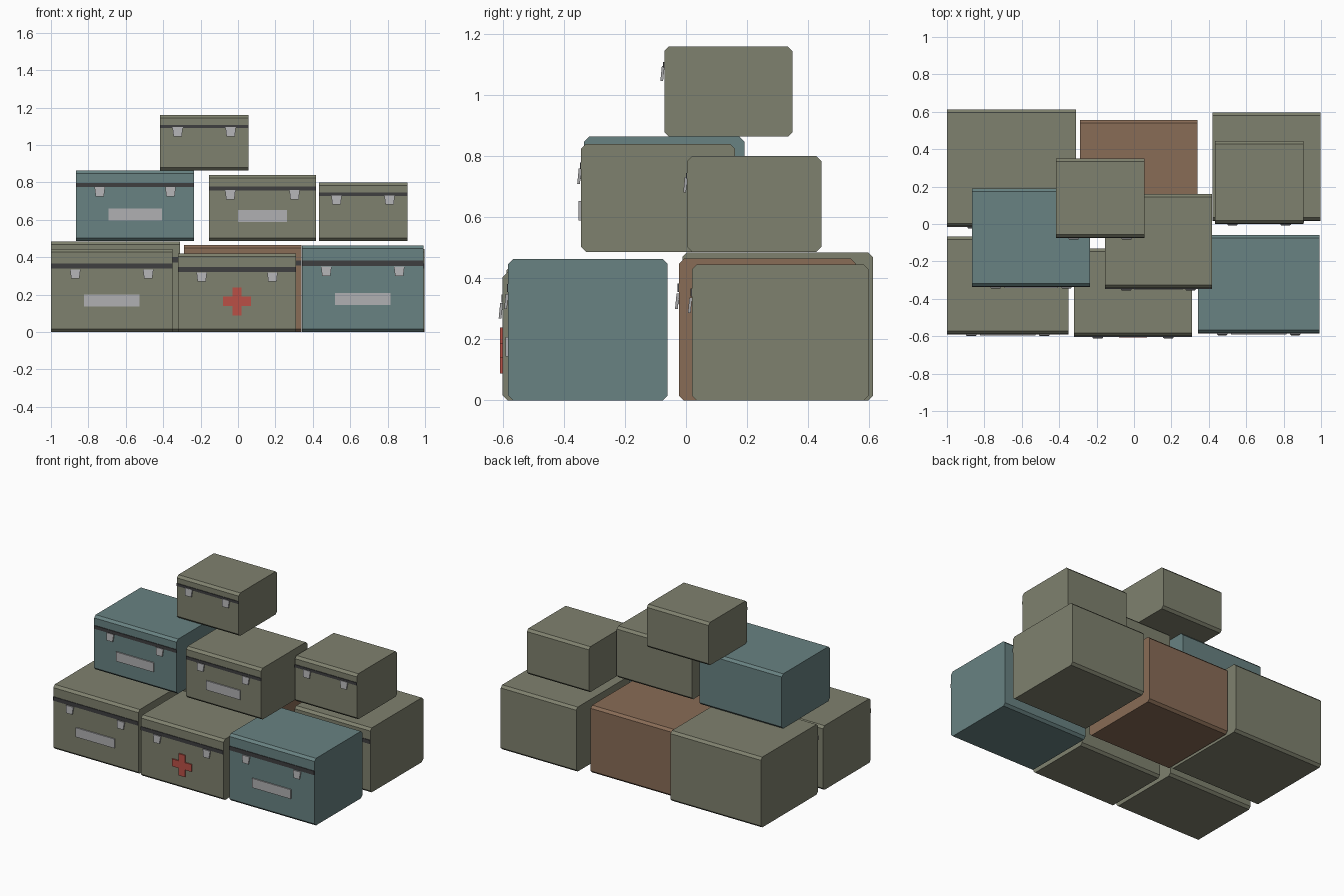
import bpy, bmesh, math

if "Cube" in bpy.data.objects:
    bpy.data.objects.remove(bpy.data.objects["Cube"])


def srgb(r, g, b):
    def lin(c):
        c /= 255
        return c / 12.92 if c < 0.04045 else ((c + 0.055) / 1.055) ** 2.4
    return (lin(r), lin(g), lin(b), 1)


def material(name, rgb):
    m = bpy.data.materials.new(name)
    m.diffuse_color = srgb(*rgb)
    m.use_nodes = True
    m.node_tree.nodes["Principled BSDF"].inputs["Base Color"].default_value = m.diffuse_color
    return m


OLIVE = material("olive", (127, 129, 110))
TEAL = material("teal", (104, 130, 130))
BROWN = material("brown", (137, 108, 86))
DARK = material("dark_strip", (62, 62, 64))
GREY = material("light_grey", (176, 176, 178))
RED = material("red", (186, 80, 70))


def prism(name, outline, vec, mat):
    """Extrude a closed 3D outline along vec into a flat-faced solid."""
    bm = bmesh.new()
    face = bm.faces.new([bm.verts.new(p) for p in outline])
    res = bmesh.ops.extrude_face_region(bm, geom=[face])
    moved = [v for v in res["geom"] if isinstance(v, bmesh.types.BMVert)]
    bmesh.ops.translate(bm, verts=moved, vec=vec)
    bmesh.ops.recalc_face_normals(bm, faces=bm.faces[:])
    me = bpy.data.meshes.new(name)
    bm.to_mesh(me)
    bm.free()
    me.materials.append(mat)
    ob = bpy.data.objects.new(name, me)
    bpy.context.collection.objects.link(ob)
    return ob


def plate(name, cx, cz, w, h, y, depth, mat):
    """Thin plate on a front face at y, standing proud by depth."""
    x, z = w / 2, h / 2
    pts = [(cx - x, y, cz - z), (cx + x, y, cz - z), (cx + x, y, cz + z), (cx - x, y, cz + z)]
    return prism(name, pts, (0, -depth, 0), mat)


def crate(name, x0, x1, y0, y1, z0, z1, mat, mark=None):
    w, h, cx, c = x1 - x0, z1 - z0, (x0 + x1) / 2, 0.016
    # body: bevelled side profile, straight across the width
    prof = [(y0 + c, z0), (y1 - c, z0), (y1, z0 + c), (y1, z1 - c),
            (y1 - c, z1), (y0 + c, z1), (y0, z1 - c), (y0, z0 + c)]
    prism(name + "_body", [(x0, y, z) for y, z in prof], (w, 0, 0), mat)
    # lid seam strip
    plate(name + "_seam", cx, z0 + 0.795 * h, w, 0.06 * h, y0 + 0.004, 0.008, DARK)
    # two tapered latches, leaning slightly outward at the bottom
    for side, s in (("left", -1), ("right", 1)):
        lx, lz = cx + s * 0.3 * w, z0 + 0.70 * h
        pts = [(lx - 0.022, y0 - 0.004, lz - 0.025), (lx + 0.022, y0 - 0.004, lz - 0.025),
               (lx + 0.028, y0 + 0.001, lz + 0.025), (lx - 0.028, y0 + 0.001, lz + 0.025)]
        prism(f"{name}_{side}_latch", pts, (0, -0.009, 0), GREY)
    if mark == "label":
        plate(name + "_label", cx, z0 + 0.38 * h, 0.455 * w, 0.064, y0 + 0.001, 0.009, GREY)
    elif mark == "cross":
        a, b, mz = 0.025, 0.075, z0 + 0.39 * h
        pts = [(-a, -b), (a, -b), (a, -a), (b, -a), (b, a), (a, a),
               (a, b), (-a, b), (-a, a), (-b, a), (-b, -a), (-a, -a)]
        prism(name + "_cross", [(cx + px, y0 + 0.001, mz + pz) for px, pz in pts],
              (0, -0.009, 0), RED)


# bottom layer, front row
crate("front_left_crate", -1.0, -0.35, -0.587, -0.067, 0, 0.443, OLIVE, "label")
crate("front_middle_crate", -0.32, 0.31, -0.60, -0.13, 0, 0.42, OLIVE, "cross")
crate("front_right_crate", 0.342, 0.992, -0.582, -0.06, 0, 0.463, TEAL, "label")
# bottom layer, back row
crate("back_left_crate", -1.0, -0.31, -0.012, 0.612, 0, 0.485, OLIVE)
crate("back_middle_crate", -0.29, 0.34, -0.023, 0.555, 0, 0.464, BROWN)
crate("back_right_crate", 0.42, 0.997, 0.019, 0.597, 0, 0.445, OLIVE)
# second layer
crate("upper_left_crate", -0.865, -0.235, -0.333, 0.191, 0.486, 0.863, TEAL, "label")
crate("upper_middle_crate", -0.156, 0.417, -0.343, 0.16, 0.486, 0.84, OLIVE, "label")
crate("upper_right_crate", 0.432, 0.905, 0.004, 0.443, 0.486, 0.80, OLIVE)
# top crate
crate("top_crate", -0.417, 0.055, -0.071, 0.349, 0.863, 1.159, OLIVE)
